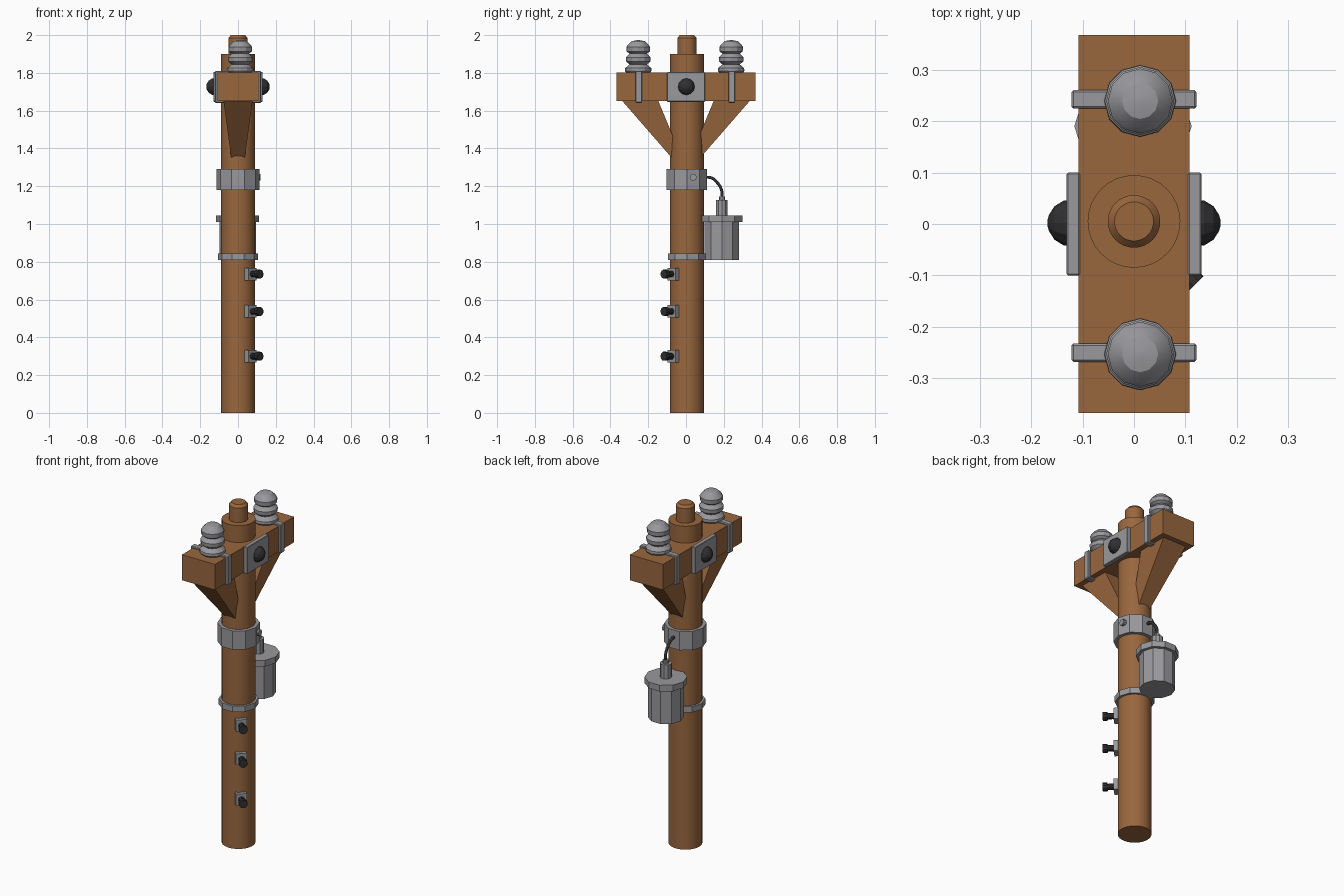
import bpy, bmesh, math
from mathutils import Vector, Matrix

cube = bpy.data.objects.get("Cube")
if cube:
    bpy.data.objects.remove(cube, do_unlink=True)


def material(name, rgb):
    m = bpy.data.materials.new(name)
    m.use_nodes = True
    m.diffuse_color = (*rgb, 1)
    m.node_tree.nodes["Principled BSDF"].inputs["Base Color"].default_value = (*rgb, 1)
    return m


WOOD = material("brown wood", (0.32, 0.135, 0.048))
METAL = material("grey metal", (0.32, 0.32, 0.34))
DARK = material("dark iron", (0.03, 0.03, 0.032))
CY = 0.005  # pole axis offset in y


def finish(name, bm, mat, smooth=None):
    bmesh.ops.recalc_face_normals(bm, faces=bm.faces)
    me = bpy.data.meshes.new(name)
    bm.to_mesh(me)
    bm.free()
    me.materials.append(mat)
    ob = bpy.data.objects.new(name, me)
    bpy.context.collection.objects.link(ob)
    if smooth:
        bpy.ops.object.select_all(action='DESELECT')
        ob.select_set(True)
        bpy.context.view_layer.objects.active = ob
        bpy.ops.object.shade_smooth_by_angle(angle=math.radians(smooth))
    return ob


def box(name, centre, size, mat, turn=0, bevel=0):
    bm = bmesh.new()
    bmesh.ops.create_cube(bm, size=1)
    bmesh.ops.scale(bm, vec=size, verts=bm.verts)
    if bevel:
        bmesh.ops.bevel(bm, geom=bm.edges[:], offset=bevel, segments=1, affect='EDGES')
    bm.transform(Matrix.Translation(centre) @ Matrix.Rotation(turn, 4, 'Z'))
    return finish(name, bm, mat)


def turned(name, profile, sides, mat, at=(0, 0, 0), axis=(0, 0, 1), smooth=None):
    """Closed solid of revolution from (radius, height) points along an axis."""
    bm = bmesh.new()
    rings = [[bm.verts.new((r * math.cos(a), r * math.sin(a), h))
              for a in (2 * math.pi * i / sides for i in range(sides))] for r, h in profile]
    for low, high in zip(rings, rings[1:]):
        for i in range(sides):
            j = (i + 1) % sides
            bm.faces.new((low[i], low[j], high[j], high[i]))
    bm.faces.new(rings[0][::-1])
    bm.faces.new(rings[-1])
    spin = Vector((0, 0, 1)).rotation_difference(Vector(axis)).to_matrix().to_4x4()
    bm.transform(Matrix.Translation(at) @ spin)
    return finish(name, bm, mat, smooth)


# Pole with a stepped, chamfered top
turned("pole", [(0.09, 0), (0.09, 1.9), (0.051, 1.9), (0.051, 1.985), (0.038, 2.0)],
       32, WOOD, (0, CY, 0), smooth=30)

# Crossarm
box("crossarm", (0, 0, 1.726), (0.215, 0.734, 0.15), WOOD)

# Tapered braces from the crossarm down into the pole
for side, label in ((-1, "front"), (1, "back")):
    bm = bmesh.new()
    section = [(0.345, 1.66, 0.078), (0.15, 1.66, 0.078), (0.03, 1.37, 0.036), (0.075, 1.35, 0.036)]
    ends = [[bm.verts.new((s * w, side * y, z)) for y, z, w in section] for s in (-1, 1)]
    for loop in ends:
        bm.faces.new(loop)
    for i in range(4):
        j = (i + 1) % 4
        bm.faces.new((ends[0][i], ends[0][j], ends[1][j], ends[1][i]))
    finish(label + "_brace", bm, WOOD)

# Side plates with round bolt heads
for side, label in ((-1, "right"), (1, "left")):
    box(label + "_plate", (side * 0.118, 0, 1.726), (0.026, 0.2, 0.158), METAL, bevel=0.003)
    dome = [(0.046 * math.cos(t), 0.046 * math.sin(t))
            for t in (math.radians(d) for d in (-10, 18, 45, 70))] + [(0.006, 0.046)]
    turned(label + "_bolt_head", dome, 12, DARK, (side * 0.122, 0.002, 1.727), (side, 0, 0))

# Straps around the arm, each carrying a ribbed insulator
ribs = [(0.058, 1.795), (0.07, 1.81), (0.069, 1.825), (0.046, 1.845), (0.064, 1.86), (0.066, 1.882),
        (0.046, 1.902), (0.061, 1.913), (0.063, 1.937), (0.054, 1.95), (0.035, 1.968), (0.008, 1.973)]
for label, y in (("front", -0.25), ("back", 0.242)):
    box(label + "_strap", (0, y, 1.726), (0.243, 0.036, 0.17), METAL, bevel=0.004)
    turned(label + "_insulator", ribs, 12, METAL, (0.012, y - 0.003, 0), smooth=28)

# Bands round the pole
turned("upper_band", [(0.113, 1.18), (0.113, 1.29)], 10, METAL, (0, CY, 0))
turned("lower_band", [(0.106, 0.81), (0.106, 0.845)], 10, METAL, (0, CY, 0))
turned("band_bolt", [(0.018, 0), (0.018, 0.03)], 10, METAL, (0.088, 0.038, 1.247), (1, 0, 0))

# Transformer can with lid and neck
turned("transformer", [(0.096, 0.81), (0.096, 1.01), (0.114, 1.01), (0.114, 1.046), (0.032, 1.046),
                       (0.032, 1.128), (0.017, 1.128), (0.017, 1.146)], 10, METAL, (-0.002, 0.19, 0))

# Cable from the transformer to the band
curve = bpy.data.curves.new("cable", 'CURVE')
curve.dimensions = '3D'
curve.bevel_depth = 0.009
curve.bevel_resolution = 1
curve.resolution_u = 4
path = [(0.19, 1.13), (0.188, 1.18), (0.16, 1.225), (0.135, 1.244), (0.095, 1.248)]
spline = curve.splines.new('BEZIER')
spline.bezier_points.add(len(path) - 1)
for p, (y, z) in zip(spline.bezier_points, path):
    p.co = (0, y, z)
    p.handle_left_type = p.handle_right_type = 'AUTO'
curve.materials.append(DARK)
bpy.context.collection.objects.link(bpy.data.objects.new("cable", curve))

# Climbing pegs on small mounting blocks
out = Vector((1, -1, 0)).normalized()
for i, z in enumerate((0.3, 0.537, 0.735), 1):
    base = Vector((0, 0, z))
    box(f"peg_block_{i}", base + out * 0.09, (0.034, 0.06, 0.066), METAL, -math.pi / 4)
    turned(f"peg_{i}", [(0.017, 0.09), (0.017, 0.142), (0.024, 0.142), (0.024, 0.167)],
           10, DARK, base, out)
